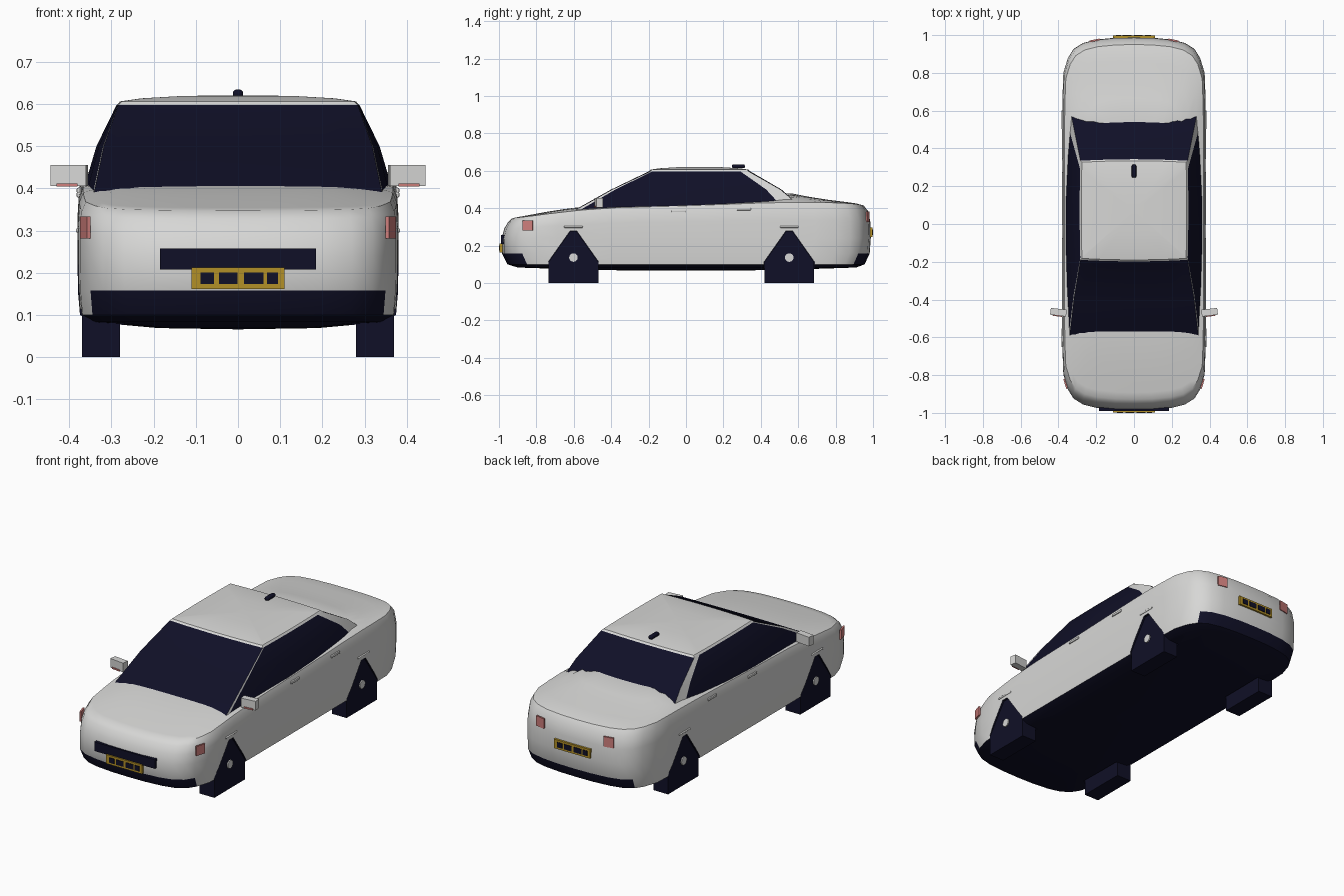
import bpy, bmesh, math
from mathutils import Matrix

if "Cube" in bpy.data.objects:
    bpy.data.objects.remove(bpy.data.objects["Cube"])


def material(name, r, g, b):
    m = bpy.data.materials.new(name)
    m.use_nodes = True
    m.diffuse_color = (r, g, b, 1)
    m.node_tree.nodes["Principled BSDF"].inputs["Base Color"].default_value = (r, g, b, 1)
    return m


PAINT = material("pale grey paint", .68, .68, .67)
DARK = material("dark navy", .005, .005, .02)
PINK = material("pink lamp", .62, .21, .2)
YELLOW = material("plate yellow", .45, .28, .02)


def finish(name, bm, mats, smooth=None):
    bmesh.ops.recalc_face_normals(bm, faces=bm.faces)
    mesh = bpy.data.meshes.new(name)
    bm.to_mesh(mesh)
    bm.free()
    ob = bpy.data.objects.new(name, mesh)
    bpy.context.collection.objects.link(ob)
    for m in mats:
        mesh.materials.append(m)
    if smooth:
        shade(ob, smooth)
    return ob


def shade(ob, angle):
    bpy.ops.object.select_all(action='DESELECT')
    ob.select_set(True)
    bpy.context.view_layer.objects.active = ob
    bpy.ops.object.shade_smooth_by_angle(angle=math.radians(angle))


def box(name, loc, size, mat, rot=0, bevel=0):
    bm = bmesh.new()
    bmesh.ops.create_cube(bm, size=1)
    bm.transform(Matrix.Translation(loc) @ Matrix.Rotation(rot, 4, 'Z') @ Matrix.Diagonal((*size, 1)))
    if bevel:
        bmesh.ops.bevel(bm, geom=bm.edges[:], offset=bevel, segments=3, affect='EDGES', profile=.5)
    return finish(name, bm, [mat], 40 if bevel else None)


def loft(name, loops, caps, rule, smooth):
    """Skin closed loops, close both ends with fans; rule(layer, column, centre) gives the colour."""
    bm = bmesh.new()
    rows = [[bm.verts.new(p) for p in loop] for loop in loops]
    n = len(rows[0])
    for i in range(len(rows) - 1):
        for j in range(n):
            k = (j + 1) % n
            f = bm.faces.new((rows[i][j], rows[i][k], rows[i + 1][k], rows[i + 1][j]))
            f.material_index = rule(i, j, f.calc_center_median())
    for layer, row, tip in ((-1, rows[0], caps[0]), (len(rows), rows[-1], caps[1])):
        v = bm.verts.new(tip)
        for j in range(n):
            f = bm.faces.new((row[j], row[(j + 1) % n], v))
            f.material_index = rule(layer, j, f.calc_center_median())
    return finish(name, bm, [PAINT, DARK], smooth)


def lerp_table(table, t):
    if t <= table[0][0]:
        return table[0][1]
    for (a, u), (b, v) in zip(table, table[1:]):
        if t <= b:
            return u + (v - u) * (t - a) / (b - a)
    return table[-1][1]


# Body: plan outline stacked in layers, closed by a domed hood and boot lid
quarter = [(0, 1), (.1, .998), (.2, .988), (.27, .97), (.32, .938), (.35, .89), (.374, .81),
           (.378, .7), (.38, .6), (.38, .4), (.38, .2), (.38, 0)]
half = quarter + [(x, -y) for x, y in quarter[-2::-1]]
outline = half + [(-x, y) for x, y in half[-2:0:-1]]
CENTRE = [(-.95, .343), (-.75, .38), (-.6, .403), (-.4, .42), (.3, .45), (.55, .482),
          (.65, .462), (.78, .442), (.9, .428), (.96, .412)]
SHOULDER = [(-.95, .335), (-.75, .367), (-.6, .385), (-.45, .4), (0, .412), (.5, .43),
            (.8, .428), (.9, .418), (.96, .405)]


def top_z(x, y):
    s, c = lerp_table(SHOULDER, y), lerp_table(CENTRE, y)
    return s + (c - s) * (1 - min(1, abs(x) / .37) ** 4)


def plan(scale, front, rear):
    return [(x * scale, y * (rear if y > 0 else front)) for x, y in outline]


loops = [[(x, y, .069) for x, y in plan(.5, .5, .5)]]
for z, s, front, rear in ((.083, .9, .9, .91), (.1, .985, .955, .955),
                          (.158, .998, .984, .982), (.24, 1, .985, .988)):
    loops.append([(x, y, z) for x, y in plan(s, front, rear)])
for f, s, front, rear in ((.5, 1, .972, .986), (.85, .99, .95, .972), (1, .965, .928, .95)):
    loops.append([(x, y, .24 + (top_z(x, y) - .24) * f) for x, y in plan(s, front, rear)])
for k in (.96, .9, .8, .7, .6, .4, .2):
    loops.append([(x, y, top_z(x, y)) for x, y in plan(.965 * k, .928 * k, .95 * k)])


def body_rule(i, j, c):
    return int(i < 2 or (i == 2 and (c.y < -.885 or c.y > .91)))


body = loft("body", loops, ((0, 0, .066), (0, 0, top_z(0, 0))), body_rule, 35)


# Wheels: house-shaped blocks set into matching cut-outs
def house(name, side, y, x0, x1, k, mats):
    bm = bmesh.new()
    prof = [(-.133, 0), (.133, 0), (.133, .112), (.018, .275), (-.018, .275), (-.133, .112)]
    ends = [[bm.verts.new((side * x, y + k * a, b * k)) for a, b in prof] for x in (x0, x1)]
    for e in ends:
        bm.faces.new(e)
    for j in range(6):
        i = (j + 1) % 6
        bm.faces.new((ends[0][j], ends[0][i], ends[1][i], ends[1][j]))
    for f in bm.faces:
        f.material_index = len(mats) - 1
    return finish(name, bm, mats)


for side, sname in ((1, "left"), (-1, "right")):
    for y, yname in ((-.602, "front"), (.552, "rear")):
        tag = yname + "_" + sname
        cutter = house("arch_cutter", side, y, .27, .5, 1.01, [PAINT, DARK])
        cutter.hide_render = True
        mod = body.modifiers.new("arch", 'BOOLEAN')
        mod.operation, mod.solver, mod.object = 'DIFFERENCE', 'EXACT', cutter
        bpy.context.view_layer.objects.active = body
        bpy.ops.object.modifier_apply(modifier=mod.name)
        bpy.data.objects.remove(cutter)
        house("wheel_" + tag, side, y, .28, .37, 1, [DARK])
        bm = bmesh.new()
        bmesh.ops.create_cone(bm, cap_ends=True, segments=16, radius1=.023, radius2=.023, depth=.008)
        bm.transform(Matrix.Translation((side * .372, y, .136)) @ Matrix.Rotation(math.pi / 2, 4, 'Y'))
        finish("hub_" + tag, bm, [PAINT])
        box("arch_lip_" + tag, (side * .378, y, .3), (.012, .1, .01), PAINT, bevel=.004)
    # Mirrors with indicator strips
    box("mirror_" + sname, (side * .4, -.467, .43), (.085, .036, .05), PAINT, rot=side * .12)
    box("indicator_" + sname, (side * .405, -.486, .408), (.05, .006, .008), PINK, rot=side * .12)
    # Lamps and door handles
    box("front_lamp_" + sname, (side * .362, -.846, .307), (.009, .055, .052), PINK, rot=-side * .3)
    box("rear_lamp_" + sname, (side * .208, .972, .355), (.055, .009, .055), PINK, rot=-side * .2)
    for y, z, part in ((-.04, .385, "front"), (.31, .395, "rear")):
        box(part + "_handle_" + sname, (side * .376, y, z), (.012, .075, .013), PAINT, bevel=.003)
shade(body, 35)

# Cabin: windscreen, side and rear glass with thin pillars, domed roof
ACROSS = [-1, -.67, -.33, 0, .33, .67, 1]
ALONG = [.02, .2, .4, .6, .8, .915]


def cabin_loop(z, front, rear, hw_front, hw_mid, hw_rear, bow):
    pts = [(a * hw_front, front - bow * (1 - a * a), z) for a in ACROSS]
    right = []
    for t in ALONG:
        base = hw_front + (hw_rear - hw_front) * t
        bulge = (hw_mid - (hw_front + hw_rear) / 2) * 4 * t * (1 - t)
        right.append((base + bulge, front + (rear - front) * t, z))
    pts += right
    pts += [(-a * hw_rear, rear + bow * (1 - a * a), z) for a in ACROSS]
    return pts + [(-x, y, z) for x, y, z in reversed(right)]


cabin_loops = [cabin_loop(.385, -.6, .64, .342, .37, .345, .005),
               cabin_loop(.5, -.395, .505, .318, .336, .318, .005),
               cabin_loop(.597, -.19, .335, .284, .288, .284, .008)]
for k, z in ((.97, .606), (.8, .613), (.45, .619)):
    cabin_loops.append([(x * k, .07 + (y - .07) * k, z) for x, y, _ in cabin_loops[2]])
n_cabin = len(cabin_loops[0])
pillars = (6, 12, 19, n_cabin - 1)
loft("cabin", cabin_loops, ((0, 0, .385), (0, .07, .62)),
     lambda i, j, c: int(i < 2 and j not in pillars), 30)

# Grille, number plates with plain dark blocks, roof aerial
box("grille", (0, -.98, .233), (.37, .02, .05), DARK)
for side, z, name in ((-1, .187, "front"), (1, .272, "rear")):
    box(name + "_plate", (0, side * .988, z), (.22, .018, .05), YELLOW)
    for i, (x, w) in enumerate(((-.073, .032), (-.023, .044), (.037, .046), (.082, .026))):
        box(f"{name}_plate_block_{i}", (-side * x, side * .9975, z), (w, .005, .028), DARK)
box("aerial", (0, .28, .624), (.024, .07, .02), DARK, bevel=.008)
